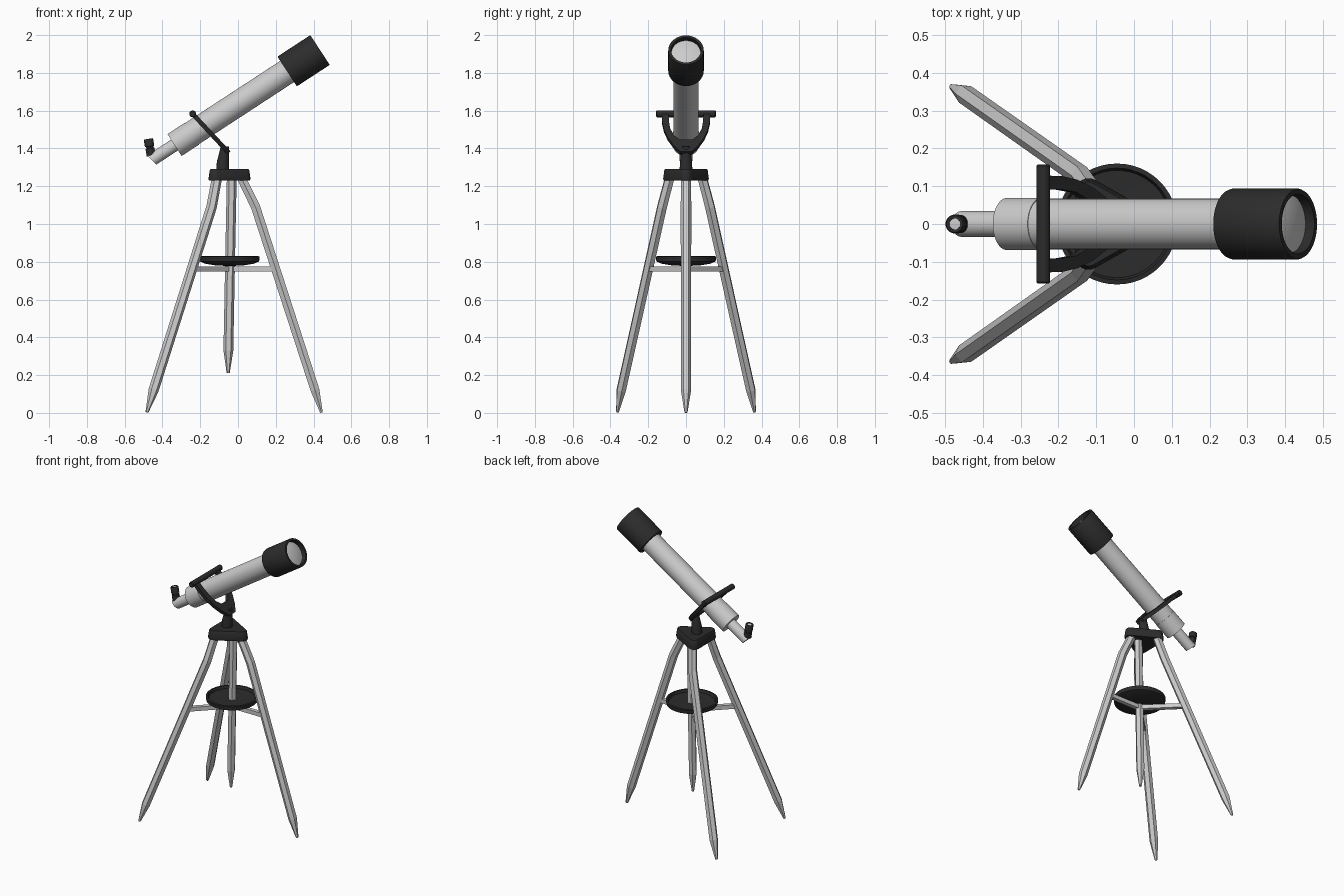
import bpy, bmesh, math
from mathutils import Vector as V

if "Cube" in bpy.data.objects:
    bpy.data.objects.remove(bpy.data.objects["Cube"])

dark = bpy.data.materials.new("dark_plastic")
dark.diffuse_color = (0.025, 0.025, 0.025, 1)
dark.use_nodes = True
dark.node_tree.nodes["Principled BSDF"].inputs["Base Color"].default_value = dark.diffuse_color


def finish(bm, name, mat=None, smooth=None):
    bmesh.ops.remove_doubles(bm, verts=bm.verts, dist=1e-5)
    bmesh.ops.recalc_face_normals(bm, faces=bm.faces)
    me = bpy.data.meshes.new(name)
    bm.to_mesh(me)
    bm.free()
    ob = bpy.data.objects.new(name, me)
    bpy.context.collection.objects.link(ob)
    if mat:
        me.materials.append(mat)
    if smooth:
        bpy.ops.object.select_all(action='DESELECT')
        ob.select_set(True)
        bpy.context.view_layer.objects.active = ob
        bpy.ops.object.shade_smooth_by_angle(angle=math.radians(smooth))
    return ob


def loft(rings, n, side, axis=None):
    """Skin n-sided rings (centre, radius); side is a fixed cross direction."""
    bm = bmesh.new()
    pts = [V(c) for c, r in rings]
    loops = []
    for i, (c, r) in enumerate(rings):
        t = axis or (pts[min(i + 1, len(pts) - 1)] - pts[max(i - 1, 0)]).normalized()
        u = (side - t * side.dot(t)).normalized()
        w = t.cross(u)
        loops.append([bm.verts.new(pts[i] + r * (math.cos(a) * u + math.sin(a) * w))
                      for a in (2 * math.pi * k / n for k in range(n))])
    for a, b in zip(loops, loops[1:]):
        for k in range(n):
            bm.faces.new((a[k], a[(k + 1) % n], b[(k + 1) % n], b[k]))
    for end, ring in ((0, loops[0]), (-1, loops[-1])):
        if rings[end][1] > 0:
            bm.faces.new(ring)
    return bm


def lathe(origin, axis, profile, n=48):
    """Revolve (distance, radius) pairs about an axis."""
    o, d = V(origin), V(axis).normalized()
    side = V((0, 1, 0)) if abs(d.y) < 0.9 else V((1, 0, 0))
    return loft([(o + d * t, r) for t, r in profile], n, side, d)


# Tripod legs: hexagonal bars, bent below the hub and pointed at the foot
Y = V((0, 1, 0))
back = [((-0.11, 0.085, 1.25), 0.027), ((-0.14, 0.127, 1.09), 0.028),
        ((-0.447, 0.343, 0.12), 0.027), ((-0.482, 0.363, 0.004), 0.008)]
front = [((0.015, 0, 1.25), 0.027), ((0.093, 0, 1.09), 0.028),
         ((0.408, 0, 0.12), 0.027), ((0.442, 0, 0.002), 0.008)]
finish(loft(front, 6, Y), "front_leg")
for s, tag in ((1, "left"), (-1, "right")):
    rings = [((c[0], c[1] * s, c[2]), r) for c, r in back]
    finish(loft(rings, 6, V((0.36 * s, 0.49, 0))), tag + "_rear_leg")

# Centre post with a pointed end
finish(loft([((-0.033, 0, 1.25), 0.026), ((-0.043, 0, 0.75), 0.026),
             ((-0.051, 0, 0.33), 0.026), ((-0.052, 0, 0.21), 0.008)], 6, V((1, 0, 0))),
       "centre_post")

# Spreader struts from post to each leg
for i, end in enumerate(((0.19, 0), (-0.24, 0.195), (-0.24, -0.195))):
    a, b = V((-0.043, 0, 0.762)), V((end[0], end[1], 0.762))
    side = (b - a).normalized().cross(V((0, 0, 1))) + V((0, 0, 1))
    finish(loft([(a, 0.019), (b, 0.019)], 4, side), f"spreader_strut_{i + 1}")

# Accessory tray with a raised rim and shallow dished underside
finish(lathe((-0.045, 0, 0), (0, 0, 1),
             [(0.778, 0), (0.78, 0.07), (0.79, 0.13), (0.802, 0.157), (0.828, 0.16),
              (0.83, 0.148), (0.812, 0.142), (0.808, 0)]), "accessory_tray", dark, 40)

# Hub: rounded triangular block, slightly tapered
bm = bmesh.new()
for z, r in ((1.23, 0.034), (1.24, 0.036), (1.283, 0.03), (1.29, 0.026)):
    for cx, cy in ((0.03, 0), (-0.12, 0.085), (-0.12, -0.085)):
        for k in range(24):
            a = 2 * math.pi * k / 24
            bm.verts.new((cx + r * math.cos(a), cy + r * math.sin(a), z))
hull = bmesh.ops.convex_hull(bm, input=bm.verts)
bmesh.ops.delete(bm, geom=[v for v in bm.verts if not v.link_faces], context='VERTS')
finish(bm, "tripod_hub", dark, 30)

# Pier between hub and fork
finish(loft([((-0.081, 0, 1.28), 0.034), ((-0.08, 0, 1.33), 0.032),
             ((-0.074, 0, 1.37), 0.027), ((-0.07, 0, 1.41), 0.022)], 24, Y, V((0, 0, 1))),
       "mount_pier", dark, 40)

# Fork: flat U-shaped plate leaning back along the tube
outer = [(0.128, 0), (0.127, 0.06), (0.117, 0.12), (0.097, 0.18), (0.065, 0.24), (0.03, 0.282)]
inner = [(0.092, 0), (0.091, 0.06), (0.084, 0.115), (0.064, 0.165), (0.035, 0.195)]
outline = (outer + [(-y, s) for y, s in reversed(outer)]
           + [(-y, s) for y, s in inner] + [(y, s) for y, s in reversed(inner)])
pivot = V((-0.24, 0, 1.583))
down = V((0.195, 0, -0.21)).normalized()
norm = down.cross(Y)
bm = bmesh.new()
f = bm.faces.new([bm.verts.new(pivot + down * s + Y * y - norm * 0.012) for y, s in outline])
ext = bmesh.ops.extrude_face_region(bm, geom=[f])
bmesh.ops.translate(bm, vec=norm * 0.024,
                    verts=[g for g in ext["geom"] if isinstance(g, bmesh.types.BMVert)])
finish(bm, "mount_fork", dark, 35)

# Cross bar over the tube
finish(lathe(pivot - Y * 0.158, Y, [(0, 0.014), (0.004, 0.018), (0.312, 0.018), (0.316, 0.014)], 24),
       "fork_cross_bar", dark, 40)

# Optical tube, lens hood and lens, all on one tilted axis
base = V((-0.336, 0, 1.418))
ax = V((0.77, 0, 0.503)).normalized()
finish(lathe(base, ax, [(0, 0.0), (0, 0.069), (0.11, 0.069), (0.11, 0.067), (0.75, 0.067), (0.75, 0)]),
       "main_tube", None, 40)
finish(lathe(base, ax, [(0.712, 0.0), (0.712, 0.092), (0.718, 0.094), (0.916, 0.094), (0.92, 0.092),
                        (0.92, 0.079), (0.87, 0.077), (0.87, 0)]), "lens_hood", dark, 40)
finish(lathe(base, ax, [(0.872, 0.0775), (0.893, 0.077), (0.899, 0.05), (0.902, 0.025), (0.903, 0)]),
       "objective_lens", None, 40)

# Draw tube ending in a diagonal mirror cut
bm = lathe(base + ax * 0.02, -ax, [(0, 0.034), (0.3, 0.034)], 32)
cut = bmesh.ops.bisect_plane(bm, geom=bm.verts[:] + bm.edges[:] + bm.faces[:],
                             plane_co=(-0.463, 0, 1.345), plane_no=(-0.69, 0, -0.72), clear_outer=True)
bmesh.ops.holes_fill(bm, edges=[e for e in bm.edges if e.is_boundary], sides=0)
finish(bm, "draw_tube", None, 40)

# Eyepiece with a narrow neck and pale lens
eye = V((-0.459, 0, 1.36))
up = V((-0.17, 0, 0.98))
finish(lathe(eye, up, [(0, 0.024), (0.04, 0.024), (0.042, 0.019), (0.05, 0.019), (0.052, 0.025),
                       (0.088, 0.025), (0.092, 0.022), (0.092, 0.015), (0.086, 0.015), (0.086, 0)], 32),
       "eyepiece", dark, 40)
finish(lathe(eye, up, [(0.085, 0.015), (0.089, 0.0145), (0.091, 0)], 32), "eyepiece_lens", None, 40)
